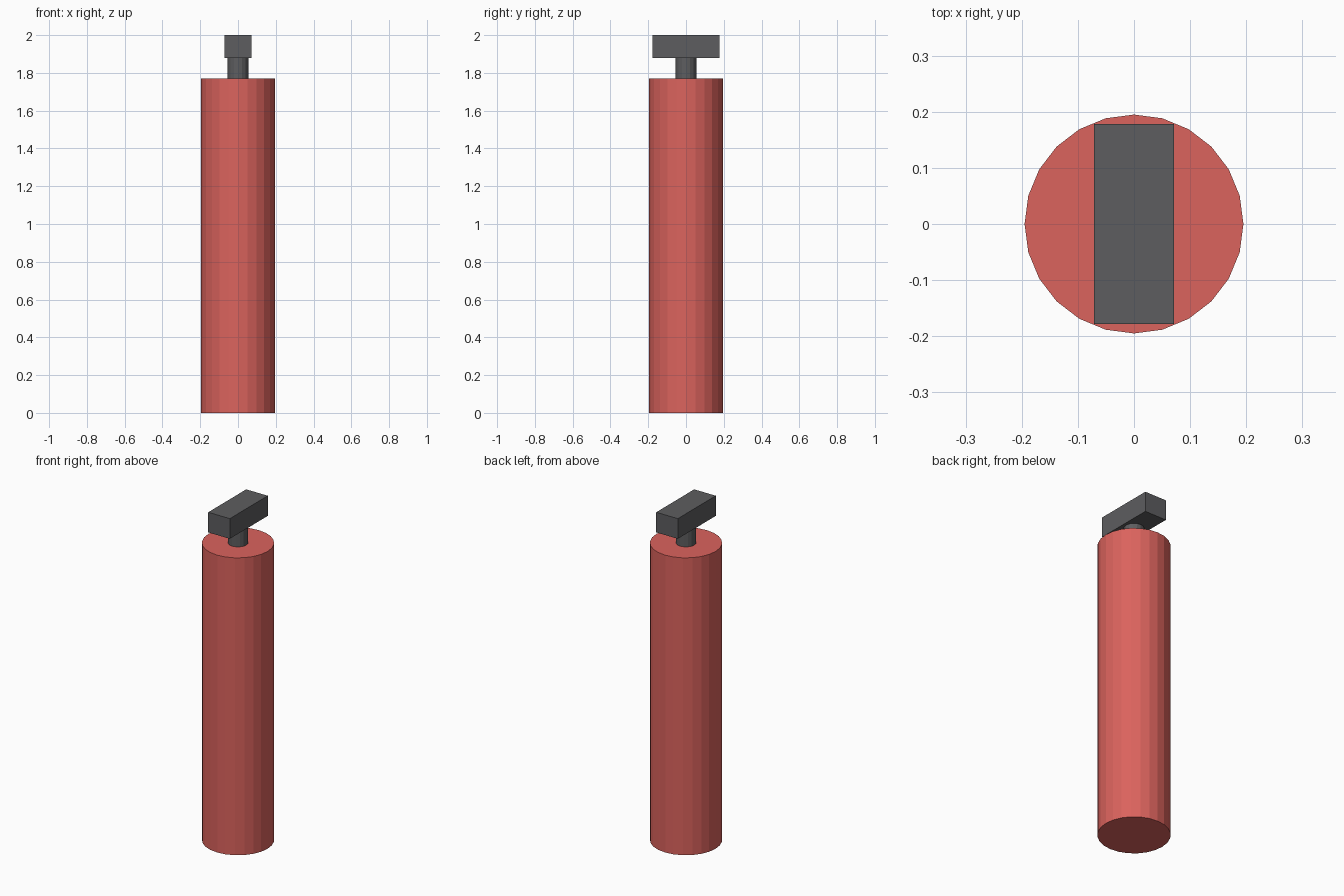
import bpy

if "Cube" in bpy.data.objects:
    bpy.data.objects.remove(bpy.data.objects["Cube"])

BODY_R, BODY_TOP = 0.195, 1.77
NECK_R, NECK_TOP = 0.055, 1.88
HEAD_SIZE = (0.142, 0.357, 0.12)


def material(name, rgb):
    mat = bpy.data.materials.new(name)
    mat.diffuse_color = (*rgb, 1.0)
    mat.use_nodes = True
    mat.node_tree.nodes["Principled BSDF"].inputs["Base Color"].default_value = mat.diffuse_color
    return mat


def finish(name, mat):
    obj = bpy.context.object
    obj.name = name
    obj.data.materials.append(mat)
    return obj


def cylinder(name, radius, z0, z1, sides, mat):
    bpy.ops.mesh.primitive_cylinder_add(
        vertices=sides, radius=radius, depth=z1 - z0, location=(0, 0, (z0 + z1) / 2))
    return finish(name, mat)


red = material("red_paint", (0.71, 0.125, 0.11))
dark = material("dark_metal", (0.11, 0.11, 0.115))

# Faceted tank
cylinder("tank", BODY_R, 0, BODY_TOP, 24, red)

# Short valve neck
cylinder("valve_neck", NECK_R, BODY_TOP, NECK_TOP, 16, dark)

# Handle block running front to back
bpy.ops.mesh.primitive_cube_add(size=1, location=(0, 0, NECK_TOP + HEAD_SIZE[2] / 2))
bpy.context.object.scale = HEAD_SIZE
bpy.ops.object.transform_apply(location=False, rotation=False, scale=True)
finish("handle_block", dark)
